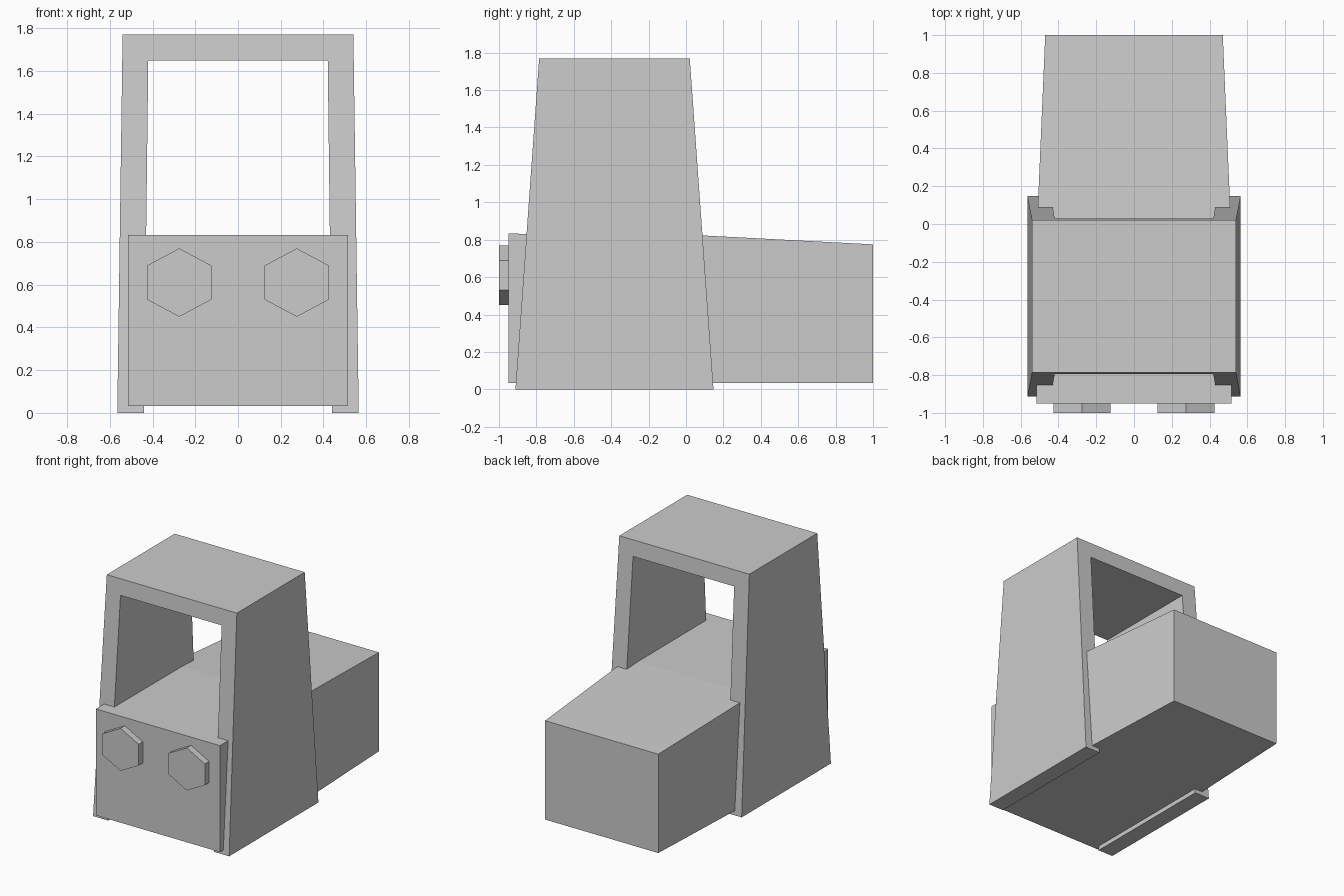
import bpy, bmesh, math
from mathutils import Matrix

cube = bpy.data.objects.get("Cube")
if cube:
    bpy.data.objects.remove(cube, do_unlink=True)

grey = bpy.data.materials.new("light_grey")
grey.use_nodes = True
grey.diffuse_color = (0.6, 0.6, 0.6, 1)
grey.node_tree.nodes["Principled BSDF"].inputs["Base Color"].default_value = (0.6, 0.6, 0.6, 1)


def finish(name, bm):
    bmesh.ops.recalc_face_normals(bm, faces=bm.faces)
    mesh = bpy.data.meshes.new(name)
    bm.to_mesh(mesh)
    bm.free()
    mesh.materials.append(grey)
    obj = bpy.data.objects.new(name, mesh)
    bpy.context.collection.objects.link(obj)
    return obj


def loft(name, rings):
    """Join matching point rings into a closed solid."""
    bm = bmesh.new()
    loops = [[bm.verts.new(p) for p in ring] for ring in rings]
    for a, b in zip(loops, loops[1:]):
        for i in range(len(a)):
            j = (i + 1) % len(a)
            bm.faces.new((a[i], a[j], b[j], b[i]))
    bm.faces.new(loops[0])
    bm.faces.new(loops[-1])
    return finish(name, bm)


# Body: straight front section, rear narrowing and dropping slightly
def section(y, half, top, bottom=0.033):
    return [(-half, y, bottom), (half, y, bottom), (half, y, top), (-half, y, top)]


loft("body", [section(-0.95, 0.515, 0.832),
              section(-0.05, 0.515, 0.83),
              section(1.0, 0.47, 0.775)])

# Cab frame: an arch profile whose front and back lean inward
HEIGHT = 1.77
half_arch = [(0.565, 0), (0.54, HEIGHT), (0.42, 1.65), (0.44, 0)]
outer, top, inner, foot = half_arch
arch = [outer, top, (-top[0], top[1]), (-outer[0], 0),
        (-foot[0], 0), (-inner[0], inner[1]), inner, foot]


def lean(bottom_y, top_y):
    return [(x, bottom_y + (top_y - bottom_y) * z / HEIGHT, z) for x, z in arch]


loft("cab_frame", [lean(-0.912, -0.785), lean(0.147, 0.02)])

# Headlamps: six-sided discs, slightly widened
for side, x in (("left", 0.275), ("right", -0.275)):
    bm = bmesh.new()
    bmesh.ops.create_cone(bm, cap_ends=True, segments=6, radius1=0.16, radius2=0.16, depth=0.06)
    place = (Matrix.Translation((x, -0.97, 0.61)) @ Matrix.Diagonal((1.083, 1, 1, 1))
             @ Matrix.Rotation(math.radians(90), 4, "X"))
    bmesh.ops.transform(bm, matrix=place, verts=bm.verts)
    finish(side + "_headlamp", bm)
